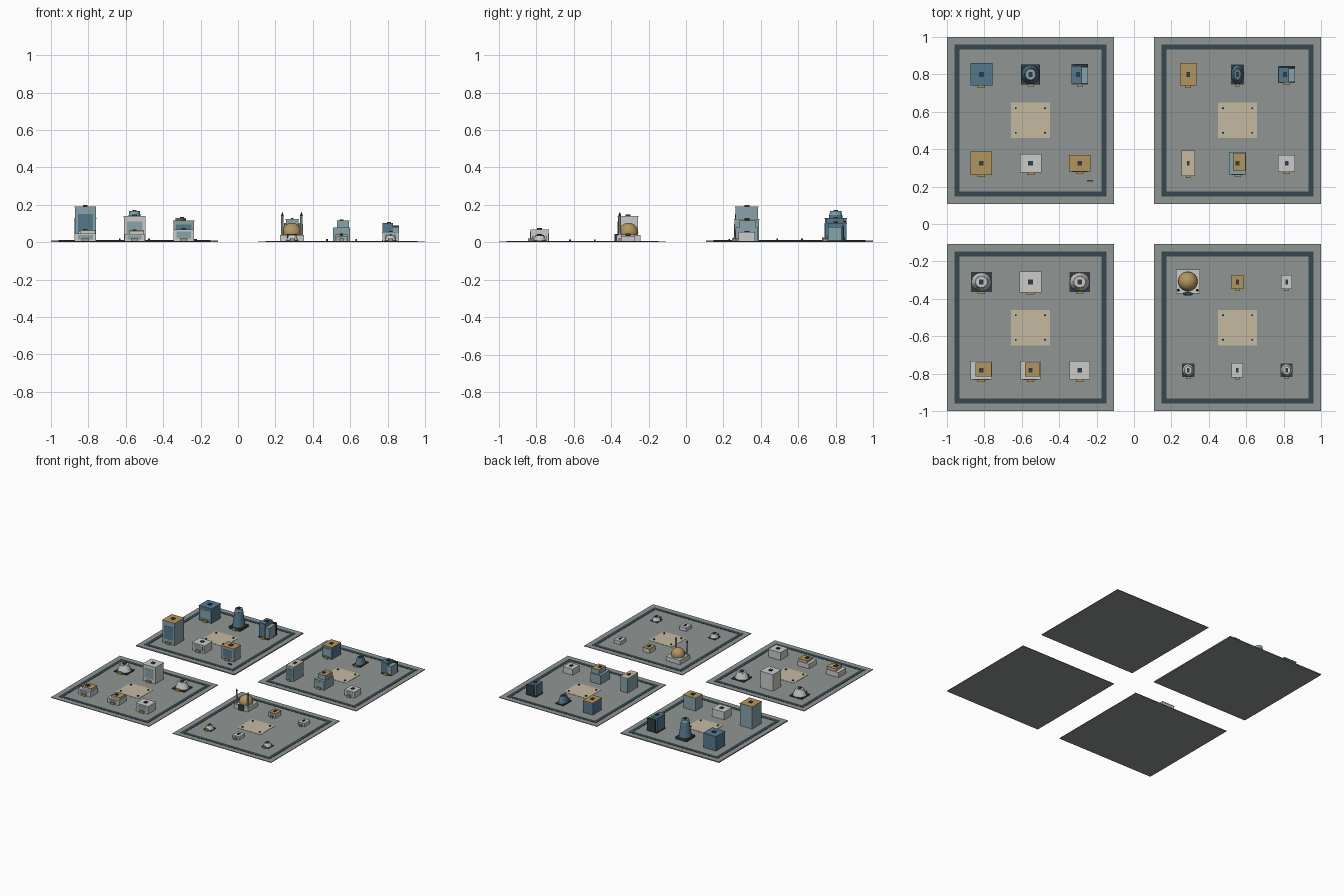
import bpy, bmesh
from mathutils import Matrix, Vector

if "Cube" in bpy.data.objects:
    bpy.data.objects.remove(bpy.data.objects["Cube"])


def mat(name, h):
    m = bpy.data.materials.new(name)
    c = [int(h[i:i + 2], 16) / 255 for i in (0, 2, 4)]
    m.diffuse_color = (*[v ** 2.2 for v in c], 1)
    m.use_nodes = True
    m.node_tree.nodes["Principled BSDF"].inputs["Base Color"].default_value = m.diffuse_color
    return m


GREY = mat("paving", "8f9492")
ROAD = mat("asphalt", "394a52")
SAND = mat("sand", "c4b8a0")
TAN = mat("tan", "b0945f")
WHITE = mat("white", "c6cac6")
BLUE = mat("blue", "56788c")
PALE = mat("pale_blue", "86a2aa")
DARK = mat("dark", "353f45")


def finish(bm, name, m):
    me = bpy.data.meshes.new(name)
    bm.to_mesh(me)
    bm.free()
    me.materials.append(m)
    ob = bpy.data.objects.new(name, me)
    bpy.context.collection.objects.link(ob)
    return ob


def box(name, x, y, z, w, d, h, m):
    """Box centred on x, y and standing on z."""
    bm = bmesh.new()
    bmesh.ops.create_cube(bm, size=1, matrix=Matrix.LocRotScale(
        Vector((x, y, z + h / 2)), None, Vector((w, d, h))))
    return finish(bm, name, m)


def cone(name, x, y, z, w, d, h, top, m, sides=16):
    """Elliptical frustum; top is the taper ratio."""
    bm = bmesh.new()
    bmesh.ops.create_cone(bm, cap_ends=True, segments=sides, radius1=.5, radius2=.5 * top, depth=1,
                          matrix=Matrix.LocRotScale(Vector((x, y, z + h / 2)), None, Vector((w, d, h))))
    return finish(bm, name, m)


def extras(x, y, z, w, d, h, roof_z, wall, ux=0):
    # door porch, front window panel and rooftop unit
    box("porch", x, y - d / 2 - .005, z, w * .35, .014, min(.016, h * .4), TAN)
    box("roof_unit", x + ux, y, roof_z, w * .22, .026, .006, DARK)


def block(x, y, z, w, d, h, wall, roof):
    box("building_wall", x, y, z, w * .97, d * .97, h - .012, wall)
    box("roof_slab", x, y, z + h - .012, w, d, .006, roof)
    box("front_window", x, y - d * .485, z + h * .2, w * .7, .004, h * .55, PALE if wall != PALE else BLUE)
    extras(x, y, z, w, d, h, z + h - .006, wall)


def stepped(x, y, z, w, d, h, wall, roof):
    low = h * .62
    ux, uy = x + w * .1, y + d * .05
    box("lower_block", x, y, z, w, d, low, wall)
    box("upper_block", ux, uy, z + low, w * .72, d * .72, h - low - .012, wall)
    box("roof_slab", ux, uy, z + h - .012, w * .75, d * .75, .006, roof)
    box("front_window", x, y - d / 2, z + h * .15, w * .7, .004, low * .55, PALE)
    extras(x, y, z, w, d, h, z + h - .006, wall)


def split(x, y, z, w, d, h, wall, roof):
    box("plinth", x, y, z, w, d, .008, DARK)
    box("tall_block", x - w * .17, y - d * .03, z, w * .62, d * .88, h - .008, wall)
    box("low_block", x + w * .3, y - d * .05, z, w * .4, d * .8, h * .72, PALE)
    box("back_fin", x + w * .1, y + d * .44, z, w * .8, d * .1, h * .8, DARK)
    extras(x, y, z, w, d, h, z + h - .008, wall, -w * .1)


def drum(x, y, z, w, d, h, wall, roof):
    box("plinth", x, y, z, w, d, h * .12, DARK)
    t = .62
    cone("tapered_drum", x, y, z + h * .12, w * .95, d * .95, h * .72, t + .05, wall)
    cone("drum_cap", x, y, z + h * .84, w * t, d * t, h * .16 - .005, .9, roof)
    extras(x, y, z, w, d, h, z + h - .006, wall)


# the four district tiles: centre and slab thickness
C, S = .5535, .893
tiles = [(-C, C, .009), (C, C, .005), (-C, -C, .005), (C, -C, .005)]
for tx, ty, t in tiles:
    box("district_slab", tx, ty, 0, S, S, t, GREY)
    for s in (-1, 1):
        box("road_x", tx, ty + s * .392, t, .81, .027, .002, ROAD)
        box("road_y", tx + s * .392, ty, t, .027, .81, .002, ROAD)
    box("plaza", tx, ty, t, .21, .19, .002, SAND)
    for sx in (-1, 1):
        for sy in (-1, 1):
            box("plaza_post", tx + sx * .078, ty + sy * .066, t, .009, .009, .011, DARK)

# buildings: kind, x, y, width, depth, height above ground, wall, roof
X1, X2, X3 = .29, .553, .816
buildings = [
    (block, -X3, .80, .118, .12, .135, BLUE, BLUE),
    (drum, -X2, .80, .10, .108, .172, BLUE, PALE),
    (split, -X1, .80, .09, .11, .138, BLUE, BLUE),
    (block, -X3, .325, .115, .125, .198, PALE, TAN),
    (block, -X2, .325, .115, .10, .08, WHITE, WHITE),
    (block, -X1, .325, .115, .09, .122, PALE, TAN),
    (block, X1, .80, .09, .12, .11, BLUE, TAN),
    (drum, X2, .80, .07, .108, .07, BLUE, BLUE),
    (split, X3, .80, .09, .09, .11, BLUE, BLUE),
    (block, X1, .325, .07, .135, .13, PALE, SAND),
    (stepped, X2, .325, .09, .122, .122, PALE, TAN),
    (block, X3, .325, .09, .09, .06, WHITE, WHITE),
    (drum, -X3, -.31, .112, .105, .07, WHITE, WHITE),
    (block, -X2, -.31, .118, .11, .147, WHITE, WHITE),
    (drum, -X1, -.31, .112, .105, .068, WHITE, WHITE),
    (stepped, -X3, -.782, .115, .10, .072, WHITE, TAN),
    (stepped, -X2, -.782, .105, .10, .068, WHITE, TAN),
    (block, -X1, -.782, .112, .10, .075, WHITE, WHITE),
    (block, X2, -.31, .065, .075, .048, WHITE, TAN),
    (block, X3, -.31, .06, .075, .04, WHITE, WHITE),
    (drum, X1, -.782, .065, .07, .045, WHITE, WHITE),
    (block, X2, -.782, .062, .075, .04, WHITE, WHITE),
    (drum, X3, -.782, .065, .07, .042, WHITE, WHITE),
]
for kind, x, y, w, d, h, wall, roof in buildings:
    z = .009 if x < 0 < y else .005
    kind(x, y, z, w, d, h - z, wall, roof)

# domed hall with two slim front towers
hx, hy = .288, -.307
box("hall_base", hx, hy, .005, .128, .13, .035, WHITE)
bm = bmesh.new()
bmesh.ops.create_uvsphere(bm, u_segments=24, v_segments=12, radius=.052,
                          matrix=Matrix.Translation((hx, hy, .052)))
dome = finish(bm, "hall_dome", TAN)
dome.data.shade_smooth()
cone("entrance_arch", hx, hy - .065, .005, .055, .022, .04, .9, DARK)
for s in (-1, 1):
    cone("tower_shaft", hx + s * .051, hy - .047, .005, .016, .016, .135, .85, WHITE, 8)
    cone("tower_tip", hx + s * .051, hy - .047, .14, .016, .016, .022, .05, DARK, 8)

# small street bench
box("bench", -.235, .23, .009, .032, .008, .008, DARK)
